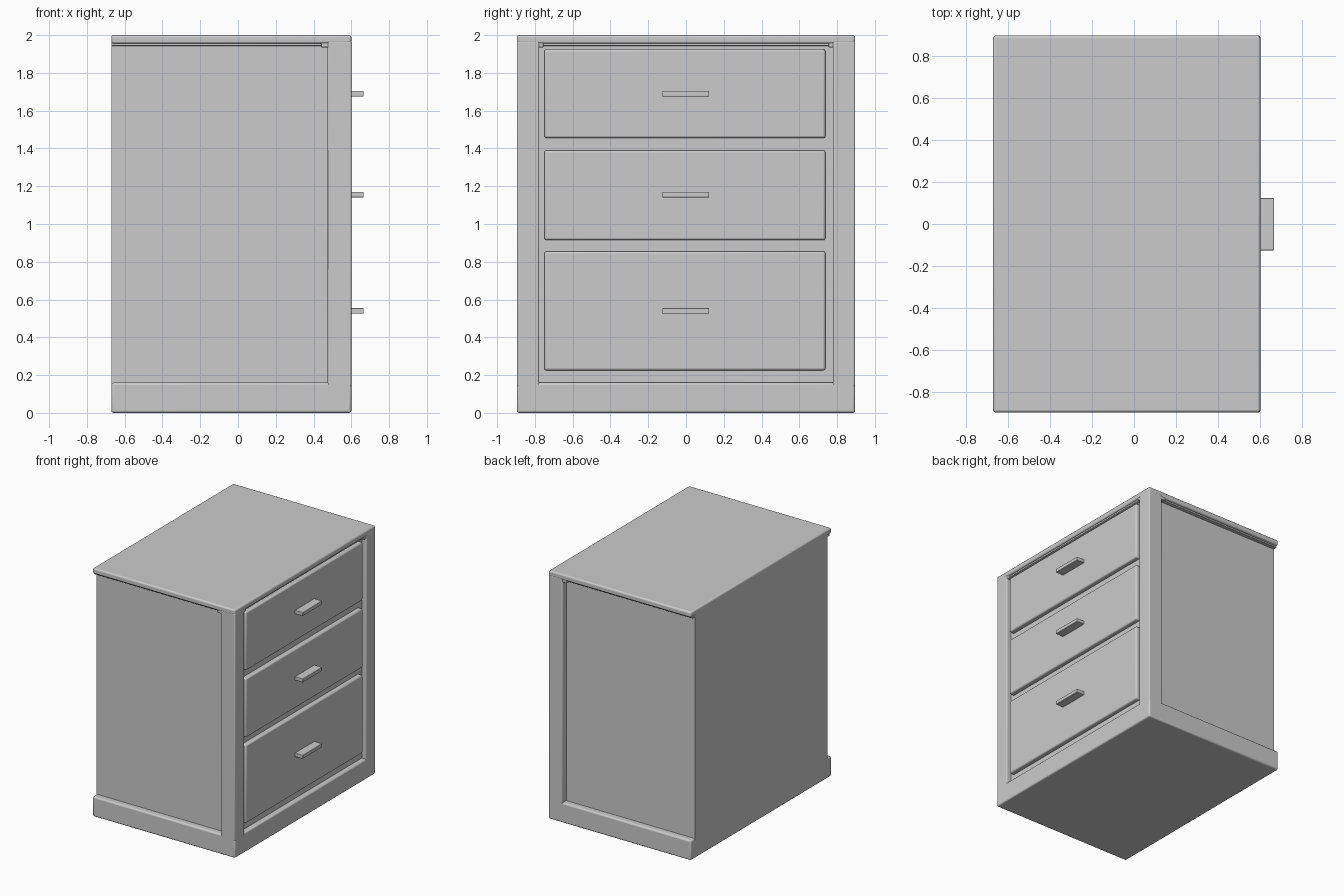
import bpy, math

cube = bpy.data.objects.get("Cube")
if cube:
    bpy.data.objects.remove(cube, do_unlink=True)

grey = bpy.data.materials.new("plain grey")
grey.use_nodes = True
COLOUR = (0.6, 0.6, 0.6, 1)
grey.diffuse_color = COLOUR
grey.node_tree.nodes["Principled BSDF"].inputs["Base Color"].default_value = COLOUR


def box(name, x, y, z, bevel=0.0):
    """Box between (low, high) pairs, with softly rounded edges."""
    bpy.ops.mesh.primitive_cube_add(size=1)
    ob = bpy.context.object
    ob.name = name
    ob.location = [sum(r) / 2 for r in (x, y, z)]
    ob.scale = [r[1] - r[0] for r in (x, y, z)]
    bpy.ops.object.transform_apply(location=True, rotation=False, scale=True)
    ob.data.materials.append(grey)
    if bevel:
        mod = ob.modifiers.new("rounded edges", 'BEVEL')
        mod.width = bevel
        mod.segments = 3
        bpy.ops.object.shade_smooth_by_angle(angle=math.radians(35))
    return ob


BACK, FRONT, SIDE = -0.67, 0.60, 0.895
INSET = 0.05      # depth of the recessed side panels
OPENING = 0.777   # half width of the drawer opening

# Carcass, with its drawer face set back from the posts
box("carcass", (BACK, 0.56), (-SIDE + INSET, SIDE - INSET), (0.02, 1.98))

# Plinth, top board and the thin moulding beneath it
box("plinth", (BACK, FRONT), (-SIDE, SIDE), (0, 0.16), 0.012)
box("top_board", (BACK, FRONT), (-SIDE, SIDE), (1.955, 2), 0.012)
box("top_moulding", (BACK, FRONT - 0.012), (-SIDE + 0.02, SIDE - 0.02), (1.943, 1.96), 0.005)

# Corner posts beside the drawers, each with a small capital
for label, s in (("right", -1), ("left", 1)):
    box(label + "_post", (0.475, FRONT), sorted((s * OPENING, s * SIDE)), (0.14, 1.97), 0.008)
    box(label + "_capital", (0.44, FRONT - 0.004), sorted((s * 0.755, s * (SIDE - 0.004))),
        (1.935, 1.965), 0.005)

# Drawers with slab handles
drawers = {
    "top": (1.455, 1.925, 1.69),
    "middle": (0.915, 1.39, 1.155),
    "bottom": (0.225, 0.855, 0.54),
}
for label, (low, high, grip) in drawers.items():
    box(label + "_drawer", (0.5, 0.597), (-0.75, 0.738), (low, high), 0.012)
    box(label + "_handle", (0.58, 0.665), (-0.125, 0.123), (grip - 0.015, grip + 0.015), 0.004)
